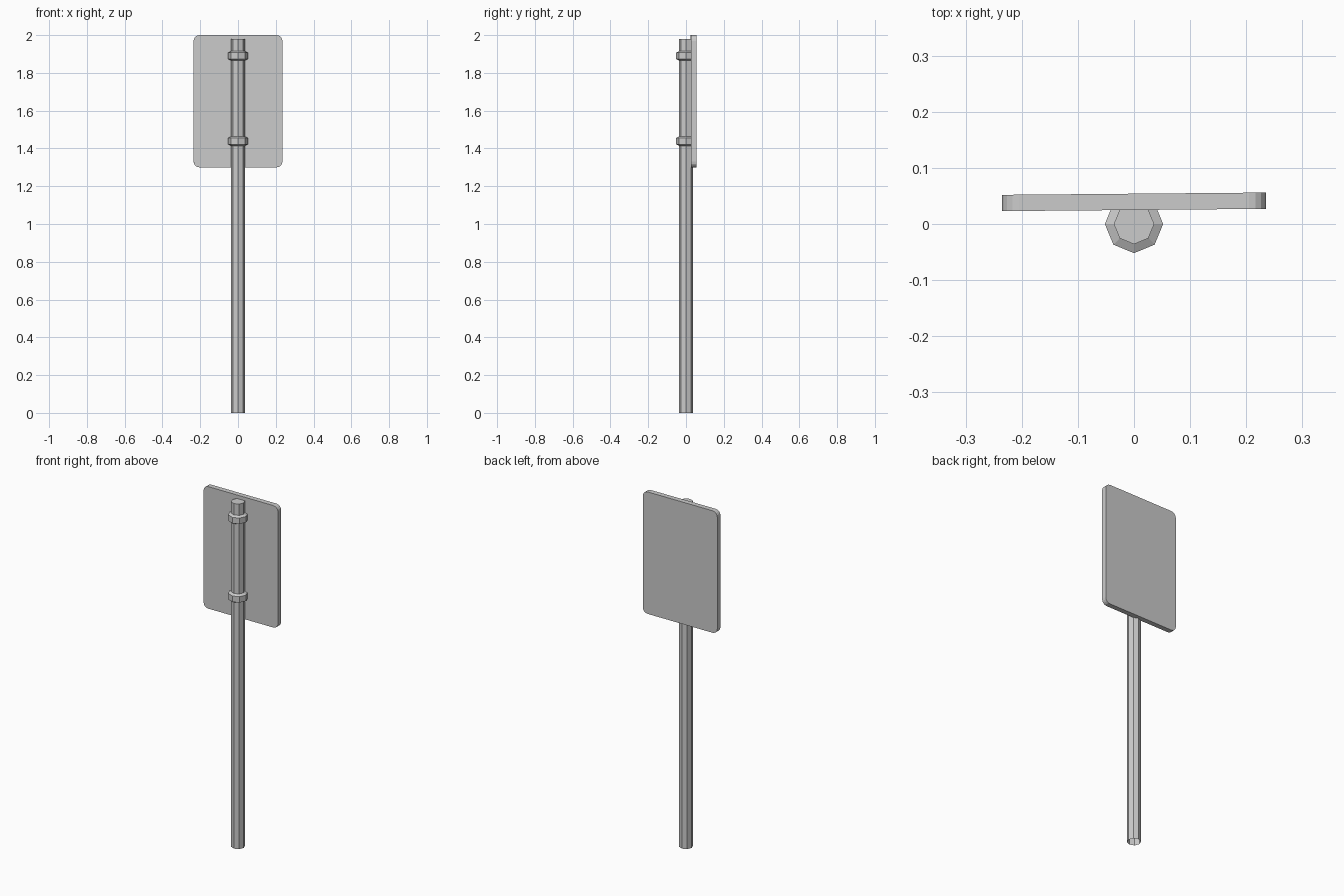
import bpy, bmesh
from math import sin, cos, pi, radians

if "Cube" in bpy.data.objects:
    bpy.data.objects.remove(bpy.data.objects["Cube"])


def make_object(name, bm):
    bmesh.ops.recalc_face_normals(bm, faces=bm.faces)
    mesh = bpy.data.meshes.new(name)
    bm.to_mesh(mesh)
    bm.free()
    obj = bpy.data.objects.new(name, mesh)
    bpy.context.collection.objects.link(obj)
    return obj


def lathe(name, profile, sides=8, cap_top=False):
    """Eight-sided turned part from (radius, height) points."""
    bm = bmesh.new()
    rings = [[bm.verts.new((r * cos(2 * pi * i / sides), r * sin(2 * pi * i / sides), z))
              for i in range(sides)] for r, z in profile]
    for low, high in zip(rings, rings[1:]):
        for i in range(sides):
            j = (i + 1) % sides
            bm.faces.new((low[i], low[j], high[j], high[i]))
    if cap_top:
        bm.faces.new(rings[-1])
    return make_object(name, bm)


# Pole, open at the foot
lathe("pole", [(0.036, 0), (0.036, 1.98)], cap_top=True)

# Clamp bands with sloped rims
for name, z in (("lower_clamp", 1.439), ("upper_clamp", 1.89)):
    lathe(name, [(0.036, z - 0.025), (0.052, z - 0.017),
                 (0.052, z + 0.017), (0.036, z + 0.025)])

# Sign panel: rounded rectangle outline, extruded through its thickness
W, Z0, Z1, R, T, SEG = 0.235, 1.30, 2.0, 0.03, 0.029, 4
bm = bmesh.new()
outline = []
for k, (cx, cz) in enumerate(((W - R, Z1 - R), (R - W, Z1 - R), (R - W, Z0 + R), (W - R, Z0 + R))):
    for s in range(SEG + 1):
        a = pi / 2 * (k + s / SEG)
        outline.append(bm.verts.new((cx + R * cos(a), -T / 2, cz + R * sin(a))))
face = bm.faces.new(outline)
extruded = bmesh.ops.extrude_face_region(bm, geom=[face], use_keep_orig=True)
bmesh.ops.translate(bm, vec=(0, T, 0),
                    verts=[v for v in extruded["geom"] if isinstance(v, bmesh.types.BMVert)])
panel = make_object("sign_panel", bm)
panel.location.y = 0.0395
panel.rotation_euler.z = radians(0.5)
